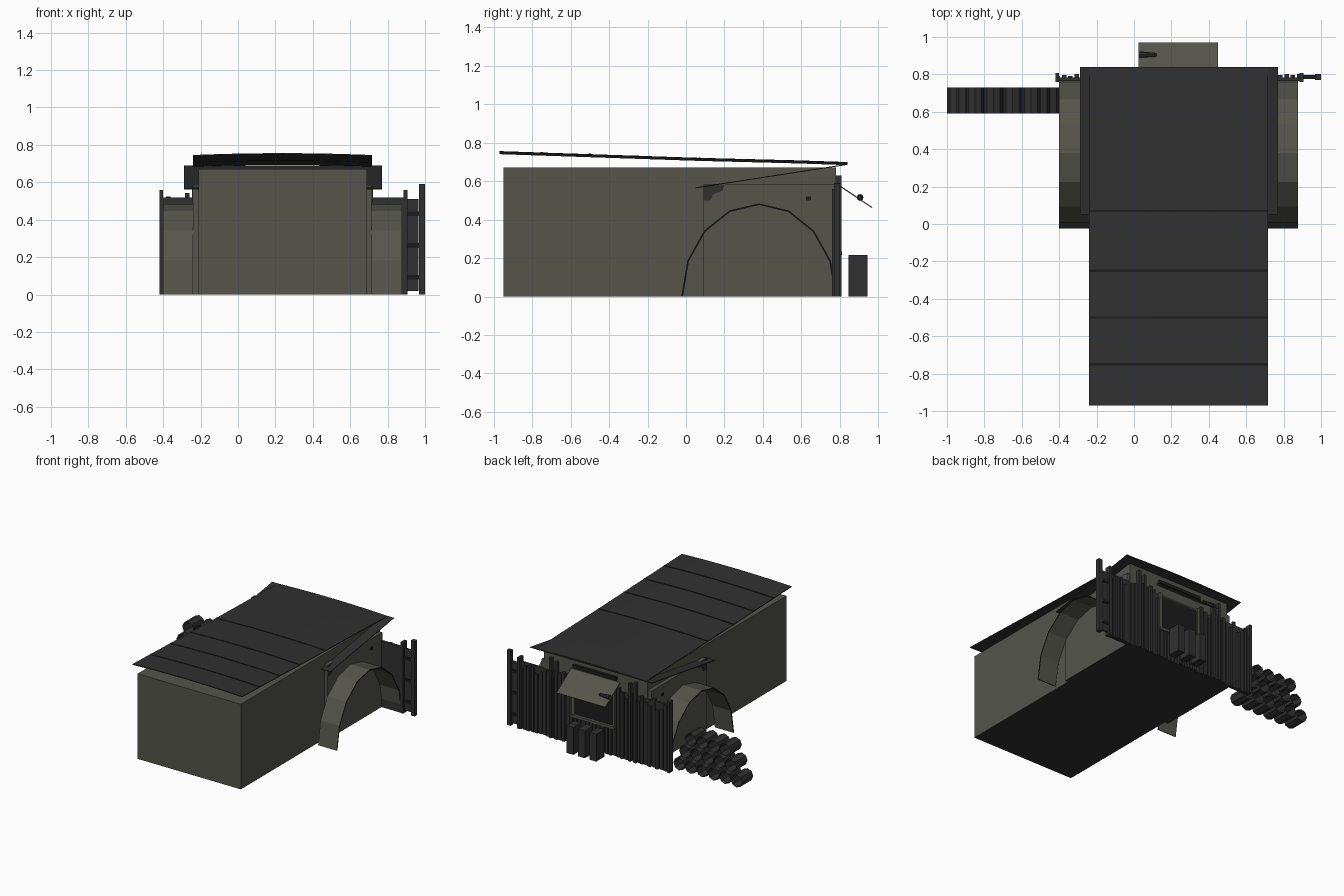
import bpy, bmesh, math, random
from mathutils import Vector

random.seed(4)
if "Cube" in bpy.data.objects:
    bpy.data.objects.remove(bpy.data.objects["Cube"])


def material(name, r, g, b):
    m = bpy.data.materials.new(name)
    m.use_nodes = True
    m.diffuse_color = (r, g, b, 1)
    m.node_tree.nodes["Principled BSDF"].inputs["Base Color"].default_value = (r, g, b, 1)
    return m


CANVAS = material("grey canvas", 0.09, 0.09, 0.073)
DARK = material("dark boards", 0.03, 0.03, 0.031)
BLACK = material("black trim", 0.012, 0.012, 0.012)


def finish(name, bm, *mats):
    mesh = bpy.data.meshes.new(name)
    bmesh.ops.recalc_face_normals(bm, faces=bm.faces)
    bm.to_mesh(mesh)
    bm.free()
    ob = bpy.data.objects.new(name, mesh)
    bpy.context.collection.objects.link(ob)
    for m in mats:
        mesh.materials.append(m)
    return ob


def box(name, x, y, z, *mats):
    """Box from (low, high) ranges on each axis."""
    bm = bmesh.new()
    bmesh.ops.create_cube(bm, size=1)
    for v in bm.verts:
        v.co = [r[0] if c < 0 else r[1] for c, r in zip(v.co, (x, y, z))]
    return finish(name, bm, *mats)


def sheet(name, profile, x, thickness, *mats, crown=0.0):
    """Sweep a (y, z) profile across x, with an optional raised middle."""
    bm = bmesh.new()
    steps = 6 if crown else 1
    rows = []
    for i in range(steps + 1):
        t = i / steps
        lift = crown * (1 - (2 * t - 1) ** 2)
        rows.append([bm.verts.new((x[0] + (x[1] - x[0]) * t, y, z + lift)) for y, z in profile])
    for a, b in zip(rows, rows[1:]):
        for k in range(len(profile) - 1):
            bm.faces.new((a[k], a[k + 1], b[k + 1], b[k]))
    ob = finish(name, bm, *mats)
    mod = ob.modifiers.new("thickness", "SOLIDIFY")
    mod.thickness = thickness
    mod.offset = 0
    mod.material_offset_rim = len(mats) - 1
    return ob


# Main hall and the wider rear chamber, with dark floors
for name, x, y, top in (("main_hall", (-0.21, 0.69), (-0.95, 0.78), 0.67),
                        ("rear_chamber", (-0.24, 0.715), (0.09, 0.775), 0.585)):
    hall = box(name, x, y, (0, top), CANVAS, DARK)
    for p in hall.data.polygons:
        p.material_index = int(p.normal.z < -0.5)

# Roof, made of overlapping sheets with a slight crown
sheet("main_roof", [(-0.97, 0.743), (0.07, 0.708), (0.58, 0.695), (0.84, 0.686)],
      (-0.24, 0.715), 0.006, DARK, crown=0.01)
sheet("rear_roof_flap", [(0.05, 0.565), (0.84, 0.687)], (-0.29, 0.77), 0.005, DARK)
for y in (-0.75, -0.5, -0.25, 0.07):
    z = 0.743 - (y + 0.97) * 0.0337
    sheet("roof_lap", [(y - 0.006, z + 0.004), (y + 0.006, z + 0.004)],
          (-0.24, 0.715), 0.003, BLACK, crown=0.01)

# Open arched side shelters
arch = [(0.38 - 0.4 * math.cos(math.pi * i / 8), 0.48 * math.sin(math.pi * i / 8)) for i in range(9)]
for side, x in (("left", (0.715, 0.878)), ("right", (-0.402, -0.24))):
    sheet(side + "_arch", arch, x, 0.008, CANVAS, BLACK)

# Brackets and vent on the chamber sides
for x in (-0.243, 0.718):
    bm = bmesh.new()
    pts = [(0.09, 0.58), (0.2, 0.58), (0.19, 0.55), (0.14, 0.53), (0.13, 0.5), (0.09, 0.5)]
    face = bm.faces.new([bm.verts.new((x - 0.003, y, z)) for y, z in pts])
    ext = bmesh.ops.extrude_face_region(bm, geom=[face])["geom"]
    bmesh.ops.translate(bm, vec=(0.007, 0, 0), verts=[g for g in ext if isinstance(g, bmesh.types.BMVert)])
    finish("corner_bracket", bm, DARK)
    box("side_vent", (x - 0.004, x + 0.004), (0.625, 0.65), (0.5, 0.52), BLACK)

# Rear board wall, with planks in front of a backing
box("rear_wall_backing", (-0.41, 0.89), (0.765, 0.783), (0, 0.52), DARK)
x = -0.42
while x < 0.88:
    centre = 0.05 < x < 0.43
    top = 0.22 if centre else random.uniform(0.46, 0.55)
    depth = random.choice((0.79, 0.797, 0.803))
    box("wall_plank", (x, x + 0.024), (0.775, depth), (0, top), DARK)
    x += 0.034

# Tall posts in the wall and the detached end panel
for px, top in ((-0.42, 0.56), (-0.13, 0.63), (-0.08, 0.61), (0.56, 0.61), (0.61, 0.63), (0.885, 0.56)):
    box("wall_post", (px, px + 0.02), (0.76, 0.808), (0, top), DARK)
box("end_panel", (0.9, 0.965), (0.78, 0.79), (0.02, 0.51), DARK)
for z in (0.08, 0.25, 0.42):
    box("end_panel_rail", (0.9, 0.975), (0.776, 0.796), (z, z + 0.025), BLACK)
box("end_post", (0.967, 1.0), (0.77, 0.802), (0, 0.59), DARK)

# Serving hatch: frame, dark opening, lintel and awning
box("hatch_opening", (0.07, 0.42), (0.78, 0.788), (0.23, 0.5), BLACK)
for fx in (0.06, 0.41):
    box("hatch_frame_side", (fx, fx + 0.02), (0.78, 0.803), (0.22, 0.52), CANVAS)
box("hatch_sill", (0.06, 0.43), (0.78, 0.81), (0.215, 0.235), CANVAS)
box("hatch_lintel", (0.05, 0.43), (0.78, 0.8), (0.6, 0.625), BLACK)
sheet("awning", [(0.785, 0.585), (0.968, 0.462)], (0.025, 0.45), 0.006, CANVAS)
bm = bmesh.new()
bmesh.ops.create_cone(bm, cap_ends=True, segments=8, radius1=0.018, radius2=0.01, depth=0.09)
for v in bm.verts:
    v.co = Vector((v.co.z + 0.075, v.co.x + 0.905, v.co.y + 0.515))
finish("awning_horn", bm, DARK)

# Stools beneath the awning
for sx in (0.12, 0.22, 0.32):
    box("stool", (sx, sx + 0.06), (0.845, 0.945), (0, 0.215), DARK)

# Stack of open tubes lying along y
for row in range(3):
    for i in range(6 - row):
        bm = bmesh.new()
        bmesh.ops.create_cone(bm, cap_ends=False, segments=8, radius1=0.049, radius2=0.049, depth=0.14)
        for v in bm.verts:
            v.co = Vector((v.co.x - 0.95 + 0.1 * i + 0.05 * row, v.co.z + 0.66, v.co.y + 0.05 + 0.11 * row))
        finish("stacked_tube", bm, DARK)
